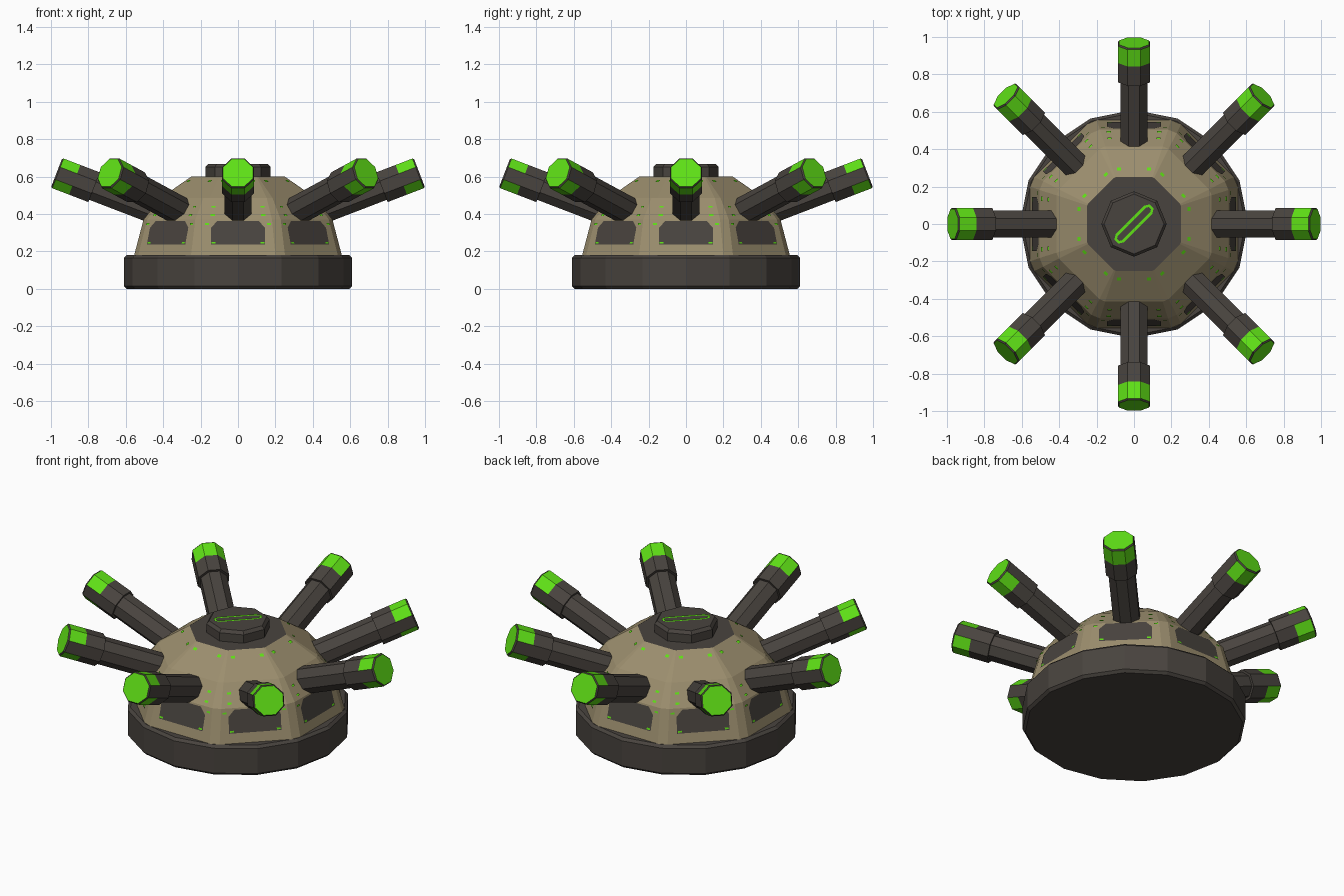
import bpy, bmesh, math
from mathutils import Matrix, Vector

if "Cube" in bpy.data.objects:
    bpy.data.objects.remove(bpy.data.objects["Cube"])


def material(name, rgb):
    m = bpy.data.materials.new(name)
    m.diffuse_color = (*rgb, 1)
    m.use_nodes = True
    m.node_tree.nodes["Principled BSDF"].inputs["Base Color"].default_value = m.diffuse_color
    return m


DARK = material("dark gunmetal", (0.066, 0.057, 0.049))
TAN = material("sand armour", (0.33, 0.27, 0.155))
GREEN = material("glow green", (0.115, 0.75, 0.008))


def finish(bm, name, mats):
    bmesh.ops.recalc_face_normals(bm, faces=bm.faces)
    me = bpy.data.meshes.new(name)
    bm.to_mesh(me)
    bm.free()
    for m in mats:
        me.materials.append(m)
    ob = bpy.data.objects.new(name, me)
    bpy.context.collection.objects.link(ob)
    return ob


def loft(name, rings, mats, rule=None, matrix=Matrix()):
    """Join rings of points into a closed solid; rule(band, side) picks the material."""
    bm = bmesh.new()
    loops = [[bm.verts.new(matrix @ Vector(p)) for p in ring] for ring in rings]
    n = len(loops[0])
    for b in range(len(loops) - 1):
        for i in range(n):
            j = (i + 1) % n
            f = bm.faces.new((loops[b][i], loops[b][j], loops[b + 1][j], loops[b + 1][i]))
            f.material_index = rule(b, i) if rule else 0
    bm.faces.new(loops[0][::-1])
    top = bm.faces.new(loops[-1])
    top.material_index = rule(len(loops) - 1, -1) if rule else 0
    return finish(bm, name, mats)


def ring(n, r, z, start=0.0):
    return [(r * math.cos(start + 2 * math.pi * i / n),
             r * math.sin(start + 2 * math.pi * i / n), z) for i in range(n)]


def chamfered_octagon(apothem, z, k):
    pts = []
    for i in range(8):
        turn = Matrix.Rotation(i * math.pi / 4, 3, 'Z')
        pts += [turn @ Vector((apothem, s * apothem * k, z)) for s in (-1, 1)]
    return pts


# Base disc
loft("base_disc", [ring(16, r, z) for r, z in
     ((0.595, 0), (0.61, 0.015), (0.61, 0.165), (0.595, 0.18))], [DARK])

# Armoured dome with a dark top
TIERS = [(0.555, 0.18), (0.505, 0.37), (0.415, 0.485), (0.25, 0.60)]
loft("armour_dome", [chamfered_octagon(a, z, k) for (a, z), k in
     zip(TIERS, (0.36, 0.36, 0.37, 0.395))], [TAN, DARK],
     lambda b, i: 1 if b == 3 else 0)

# Hatch on top
loft("top_hatch", [ring(8, r, z) for r, z in
     ((0.175, 0.59), (0.175, 0.65), (0.16, 0.668))], [DARK])


# Green slot outline on the hatch
def capsule(half, r, z):
    pts = []
    for end in (0, 1):
        for i in range(4):
            a = -math.pi / 2 + math.pi * (end + i / 3)
            pts.append((math.cos(a) * r + (half if end == 0 else -half), math.sin(a) * r, z))
    return pts


bm = bmesh.new()
turn = Matrix.Rotation(math.pi / 4, 3, 'Z')
loops = [[bm.verts.new(turn @ Vector(p)) for p in capsule(0.105, r, 0.672)]
         for r in (0.032, 0.017)]
for i in range(8):
    j = (i + 1) % 8
    bm.faces.new((loops[0][i], loops[0][j], loops[1][j], loops[1][i]))
finish(bm, "hatch_slot_light", [GREEN])


# Plates lying on the dome's wide faces
def dome_point(side, u, z, lift):
    for (a0, z0), (a1, z1) in zip(TIERS, TIERS[1:]):
        if z <= z1:
            break
    r = a0 + (a1 - a0) * (z - z0) / (z1 - z0)
    out = Vector((z1 - z0, 0, a0 - a1)).normalized()
    p = Vector((r, u, z)) + out * lift
    return Matrix.Rotation(side * math.pi / 4, 3, 'Z') @ p


def plates(name, mat, outlines, lift):
    bm = bmesh.new()
    for side in range(8):
        for outline in outlines:
            bm.faces.new([bm.verts.new(dome_point(side, u, z, lift)) for u, z in outline])
    finish(bm, name, [mat])


PANEL = [(-0.145, 0.235), (0.145, 0.235), (0.145, 0.325), (0.11, 0.362),
         (-0.11, 0.362), (-0.145, 0.325)]
plates("side_panels", DARK, [PANEL], 0.004)

# Small green rivets: u along the face, z height
marks = []
for u, z in ((0.08, 0.572), (0.13, 0.435), (0.135, 0.39), (0.165, 0.345), (0.13, 0.245)):
    for s in (-1, 1):
        c = s * u
        marks.append([(c - 0.011, z - 0.005), (c + 0.011, z - 0.005),
                      (c + 0.011, z + 0.005), (c - 0.011, z + 0.005)])
plates("rivet_lights", GREEN, marks, 0.006)

# Eight raised barrels with a collar, green stripe and green muzzle
PROFILE = [(-0.63, 0.072), (-0.215, 0.072), (-0.215, 0.085), (-0.128, 0.085),
           (-0.104, 0.085), (-0.008, 0.085), (0.0, 0.079)]


def barrel_rule(band, i):
    if band == 6:
        return 1
    # stripe skips the two faces pointing sideways
    return 1 if band == 4 and i not in (1, 5) else 0


tilt = math.radians(21)
for k in range(8):
    m = (Matrix.Rotation(k * math.pi / 4, 4, 'Z') @ Matrix.Translation((0.97, 0, 0.62))
         @ Matrix.Rotation(math.pi / 2 - tilt, 4, 'Y'))
    rings = [ring(8, a / math.cos(math.pi / 8), s, math.pi / 8) for s, a in PROFILE]
    loft(f"barrel_{k + 1}", rings, [DARK, GREEN], barrel_rule, m)
